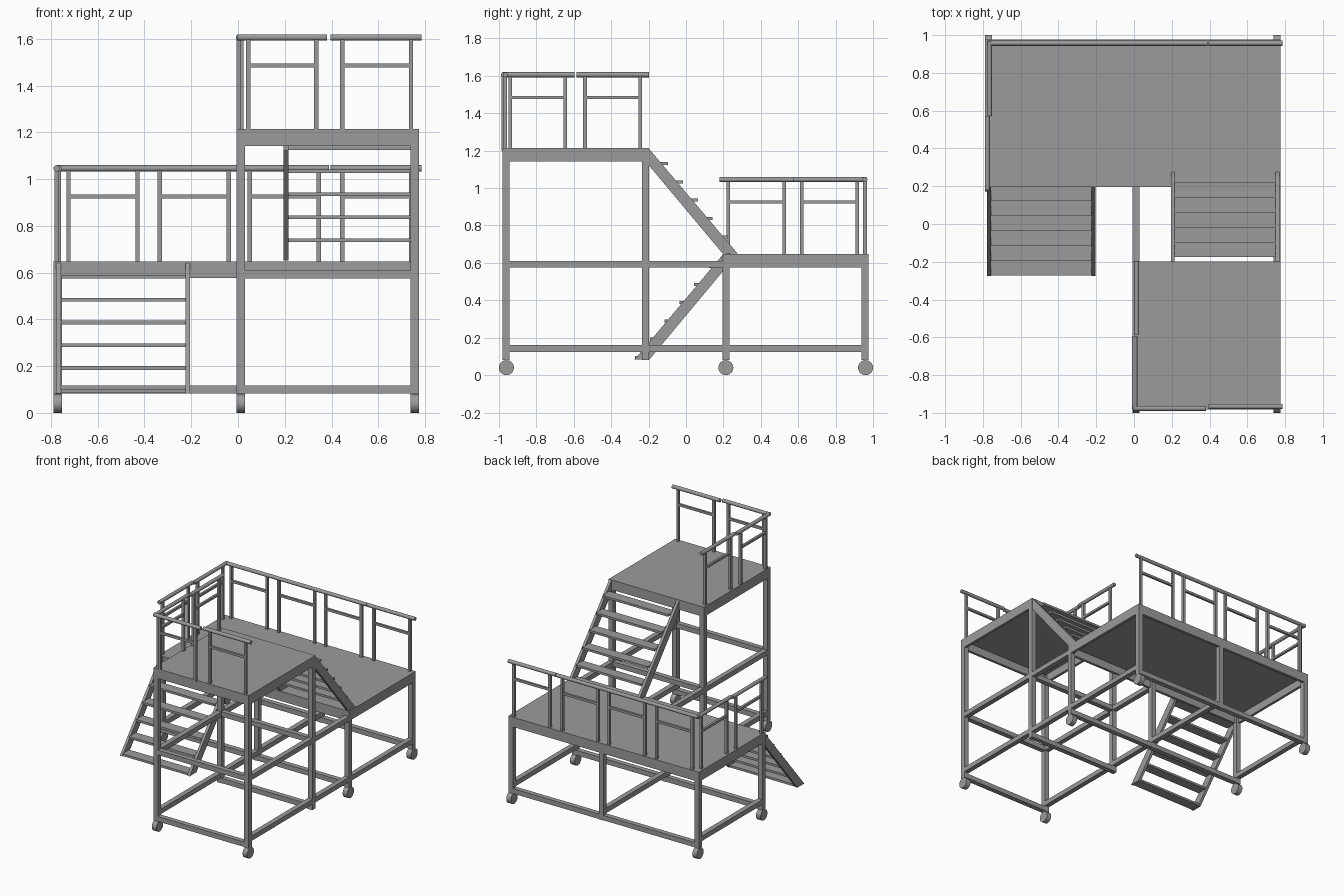
import bpy, bmesh
from mathutils import Vector

if "Cube" in bpy.data.objects:
    bpy.data.objects.remove(bpy.data.objects["Cube"])

steel = bpy.data.materials.new("dark_grey_steel")
steel.diffuse_color = (0.33, 0.33, 0.33, 1)
steel.use_nodes = True
steel.node_tree.nodes["Principled BSDF"].inputs["Base Color"].default_value = steel.diffuse_color


def finish(bm, name, smooth=False):
    bmesh.ops.recalc_face_normals(bm, faces=bm.faces)
    me = bpy.data.meshes.new(name)
    bm.to_mesh(me)
    bm.free()
    me.materials.append(steel)
    ob = bpy.data.objects.new(name, me)
    bpy.context.collection.objects.link(ob)
    if smooth:
        bpy.context.view_layer.objects.active = ob
        bpy.ops.object.select_all(action='DESELECT')
        ob.select_set(True)
        bpy.ops.object.shade_smooth_by_angle()
    return ob


def box(name, x0, x1, y0, y1, z0, z1):
    bm = bmesh.new()
    bmesh.ops.create_cube(bm, size=1)
    for v in bm.verts:
        v.co = Vector(((x0 + x1) / 2 + v.co.x * (x1 - x0),
                       (y0 + y1) / 2 + v.co.y * (y1 - y0),
                       (z0 + z1) / 2 + v.co.z * (z1 - z0)))
    return finish(bm, name)


def tube(name, a, b, r, seg=16):
    a, b = Vector(a), Vector(b)
    d = b - a
    bm = bmesh.new()
    bmesh.ops.create_cone(bm, cap_ends=True, segments=seg, radius1=r, radius2=r, depth=d.length)
    rot = d.to_track_quat('Z', 'Y')
    for v in bm.verts:
        v.co = rot @ v.co + (a + b) / 2
    return finish(bm, name, True)


def bar(name, a, b, h):
    # square bar along one axis, half width h, ends flush
    lo = [min(p, q) - (h if p == q else 0) for p, q in zip(a, b)]
    hi = [max(p, q) + (h if p == q else 0) for p, q in zip(a, b)]
    return box(name, lo[0], hi[0], lo[1], hi[1], lo[2], hi[2])


def side_panel(name, pts, x0, x1):
    # y-z outline extruded along x
    bm = bmesh.new()
    f = bm.faces.new([bm.verts.new((x0, y, z)) for y, z in pts])
    ext = bmesh.ops.extrude_face_region(bm, geom=[f])
    bmesh.ops.translate(bm, vec=(x1 - x0, 0, 0),
                        verts=[v for v in ext['geom'] if isinstance(v, bmesh.types.BMVert)])
    return finish(bm, name)


T = 0.037                                   # frame bar width
L, M, R = -0.789, -0.007, 0.738             # left faces of posts in x
F, I, B, K = -0.981, -0.236, 0.195, 0.939   # front faces of posts in y


def deck(name, x0, x1, y0, y1, top):
    low, w = top - 0.072, 0.02
    box(name + "_plate", x0, x1, y0, y1, top - 0.012, top)
    box(name + "_skirt_left", x0, x0 + w, y0, y1, low, top - 0.012)
    box(name + "_skirt_right", x1 - w, x1, y0, y1, low, top - 0.012)
    box(name + "_skirt_front", x0 + w, x1 - w, y0, y0 + w, low, top - 0.012)
    box(name + "_skirt_back", x0 + w, x1 - w, y1 - w, y1, low, top - 0.012)


# platforms
deck("upper_deck", M, R + T, F, -0.199, 1.214)
deck("lower_deck", L, R + T, B, K + T, 0.648)

# posts
for x in (M, R):
    for y in (F, I):
        box("tall_post", x, x + T, y, y + T, 0.08, 1.19)
for x in (L, M, R):
    for y in (B, K):
        box("short_post", x, x + T, y, y + T, 0.08, 0.63)

# crosswise rails
for y in (F, I):
    box("low_cross_rail", M + T, R, y, y + T, 0.082, 0.118)
    box("mid_cross_rail", M + T, R, y, y + T, 0.575, 0.611)
for y in (B, K):
    box("low_cross_rail", L + T, R, y, y + T, 0.082, 0.118)

# lengthwise rails
for x, y in ((L, B), (M, F), (R, F)):
    box("low_long_rail", x, x + T, y + T, K, 0.124, 0.16)
for x in (M, R):
    box("mid_long_rail", x, x + T, F + T, B, 0.575, 0.611)

# wheels
for x, y in ((L, 0.96), (R, 0.96), (L, 0.213), (R, 0.213), (M, -0.96), (R, -0.96)):
    tube("wheel", (x, y, 0.04), (x + T, y, 0.04), 0.04, 32)


# stairs: d is the direction of descent in y, tread boxes follow the slope
def stairs(name, x0, x1, y, z, d, drop, count, nose0, rise):
    pts = [(y, z), (y + d * 0.475, z - drop), (y + d * 0.395, z - drop), (y, z - 0.09)]
    side_panel(name + "_left_stringer", pts, x0, x0 + 0.02)
    side_panel(name + "_right_stringer", pts, x1 - 0.02, x1)
    for i in range(count):
        nose = y + d * (nose0 + 0.079 * i)
        back = nose - d * 0.079
        zt = z - 0.081 - rise * i
        if d < 0:
            zt = z - 0.066 - rise * i
        box(name + "_tread", x0 + 0.02, x1 - 0.02, min(nose, back), max(nose, back),
            zt - 0.008, zt + 0.008)


stairs("upper_stairs", 0.195, 0.77, -0.2, 1.213, 1, 0.562, 5, 0.105, 0.0985)
stairs("lower_stairs", -0.778, -0.205, 0.2, 0.648, -1, 0.564, 6, 0.077, 0.0975)


# one guard rail module: along an axis from a to b at a fixed offset
def guard(name, axis, a, b, off, base, p0, p1):
    def P(t, z):
        return (t, off, z) if axis == 'x' else (off, t, z)
    tube(name + "_handrail", P(a, base + 0.396), P(b, base + 0.396), 0.0135)
    bar(name + "_mid_rail", P(p0, base + 0.275), P(p1, base + 0.275), 0.0085)
    for p in (p0, p1):
        bar(name + "_post", P(p, base - 0.01), P(p, base + 0.396), 0.0095)


# upper guards on front and left
guard("upper_front_guard", 'x', -0.005, 0.38, -0.976, 1.21, 0.043, 0.335)
guard("upper_front_guard", 'x', 0.395, 0.785, -0.966, 1.21, 0.445, 0.74)
guard("upper_left_guard", 'y', -0.98, -0.595, 0.004, 1.21, -0.94, -0.645)
guard("upper_left_guard", 'y', -0.585, -0.197, 0.014, 1.21, -0.54, -0.245)

# lower guards on back and left
for x in (-0.775, -0.385, 0.0, 0.395):
    guard("lower_back_guard", 'x', x, x + 0.39, 0.957, 0.65, x + 0.05, x + 0.345)
guard("lower_left_guard", 'y', 0.18, 0.572, -0.776, 0.65, 0.225, 0.525)
guard("lower_left_guard", 'y', 0.572, 0.965, -0.766, 0.65, 0.62, 0.915)
